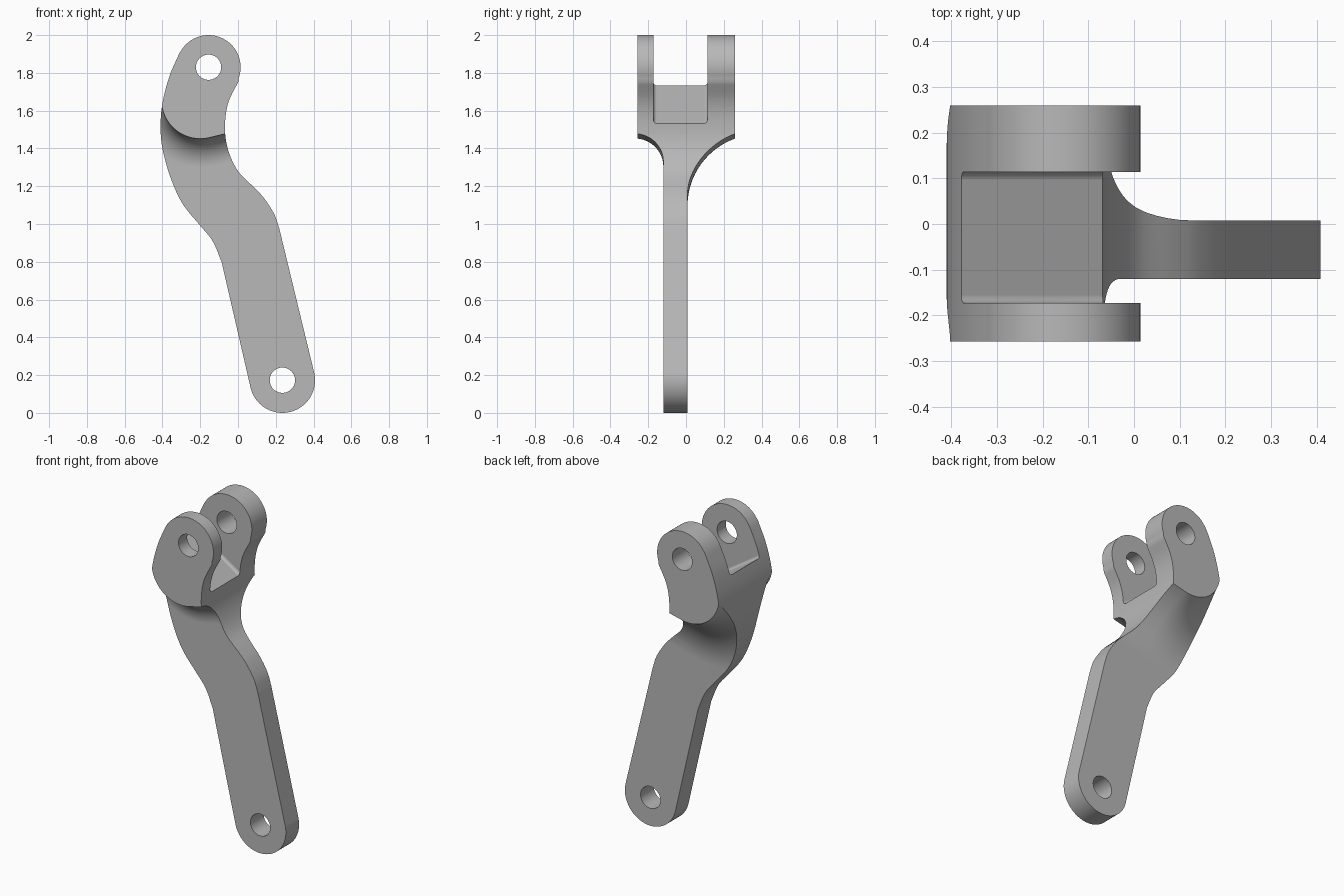
import bpy, bmesh, math
from mathutils import Vector

cube = bpy.data.objects.get("Cube")
if cube:
    bpy.data.objects.remove(cube, do_unlink=True)

FRONT, BACK = -0.257, 0.259          # outer faces of the fork
WEB_FRONT, WEB_BACK = -0.12, 0.008   # faces of the thin arm
TOP_EYE, LOW_EYE, EYE_R = (-0.156, 1.83), (0.235, 0.173), 0.173


def loft(name, rings):
    """Closed solid skinned through rings of equal length."""
    bm = bmesh.new()
    loops = [[bm.verts.new(p) for p in ring] for ring in rings]
    for a, b in zip(loops, loops[1:]):
        for i in range(len(a)):
            j = (i + 1) % len(a)
            bm.faces.new((a[i], a[j], b[j], b[i]))
    bm.faces.new(loops[0])
    bm.faces.new(loops[-1])
    bmesh.ops.recalc_face_normals(bm, faces=bm.faces)
    mesh = bpy.data.meshes.new(name)
    bm.to_mesh(mesh)
    bm.free()
    obj = bpy.data.objects.new(name, mesh)
    bpy.context.collection.objects.link(obj)
    return obj


def prism(name, outline, y0, y1):
    return loft(name, [[(x, y, z) for x, z in outline] for y in (y0, y1)])


def arc(center, r, start, end, n):
    angles = [math.radians(start + (end - start) * i / n) for i in range(n + 1)]
    return [(center[0] + r * math.cos(a), center[1] + r * math.sin(a)) for a in angles]


def spline(points, n=6):
    """Smooth curve through the points."""
    p = [Vector(q) for q in points]
    p = [2 * p[0] - p[1]] + p + [2 * p[-1] - p[-2]]
    out = []
    for a, b, c, d in zip(p, p[1:], p[2:], p[3:]):
        for i in range(n):
            t = i / n
            out.append(tuple(0.5 * (2 * b + (c - a) * t + (2 * a - 5 * b + 4 * c - d) * t * t
                                    + (3 * b - a - 3 * c + d) * t ** 3)))
    return out + [tuple(p[-2])]


# Side outline of the whole lever
left_edge = spline([(-0.31, 1.905), (-0.362, 1.785), (-0.398, 1.65), (-0.41, 1.526),
                    (-0.4, 1.4), (-0.357, 1.245), (-0.294, 1.108), (-0.204, 0.996),
                    (-0.135, 0.911), (-0.087, 0.8)])
right_edge = spline([(0.22, 0.97), (0.193, 1.05), (0.14, 1.134), (0.087, 1.192),
                     (0.008, 1.27), (-0.04, 1.357), (-0.066, 1.457), (-0.066, 1.568),
                     (-0.045, 1.66), (0.003, 1.754)])
outline = (left_edge + arc(LOW_EYE, EYE_R, 193, 373, 32) + right_edge
           + arc(TOP_EYE, 0.17, -20, 148, 32))
lever = prism("fork_lever", outline, FRONT, BACK)

# Path under the fork: straight across the arm, rounded corner, then straight up
corner, corner_r = (-0.2, 1.657), 0.205
path = []
for x, z in arc(corner, corner_r, -76.7, -180, 20):
    p = Vector((x, 0, z))
    path.append((p, (p - Vector((corner[0], 0, corner[1]))).normalized()))
across = Vector((0.973, 0, 0.23))
path.insert(0, (path[0][0] + across * 0.8, path[0][1]))
path.append((path[-1][0] + Vector((0, 0, 0.6)), path[-1][1]))


def flare_cutter(name, web, outer, radius):
    """Trims one side down to the thin arm, with a concave flare up to the fork."""
    side = math.copysign(1, outer - web)
    depth = abs(outer - web)
    reach = math.sqrt(radius ** 2 - (radius - depth) ** 2)
    last = math.acos(1 - (depth + 0.01) / radius)
    profile = [(2.5, 0.6), (2.5, 0)]
    for i in range(17):
        t = last * i / 16
        profile.append((reach - radius * math.sin(t), radius * (1 - math.cos(t))))
    profile.append((profile[-1][0], 0.6))
    return loft(name, [[p + n * d + Vector((0, web + side * h, 0)) for d, h in profile]
                       for p, n in path])


# Fork slot with a sloping floor and small rounded corners
high, low = Vector((-0.38, 0, 1.735)), Vector((-0.065, 0, 1.53))
along = (low - high).normalized()
up = Vector((-along.z, 0, along.x))
slot_front, slot_back, fillet = -0.173, 0.114, 0.018
section = ([(slot_front, 0.9)] + arc((slot_front + fillet, fillet), fillet, 180, 270, 6)
           + arc((slot_back - fillet, fillet), fillet, 270, 360, 6) + [(slot_back, 0.9)])
slot = loft("slot_cutter", [[end + Vector((0, y, 0)) + up * h for y, h in section]
                            for end in (high - along * 0.5, low + along * 0.4)])

cutters = [flare_cutter("front_flare_cutter", WEB_FRONT, FRONT, 0.15),
           flare_cutter("back_flare_cutter", WEB_BACK, BACK, 0.38),
           slot]
# Pin holes
for name, eye in (("top_hole_cutter", TOP_EYE), ("low_hole_cutter", LOW_EYE)):
    cutters.append(prism(name, arc(eye, 0.067, 0, 360, 40)[:-1], -0.5, 0.5))

for cutter in cutters:
    cutter.hide_render = True
    mod = lever.modifiers.new(cutter.name, 'BOOLEAN')
    mod.operation = 'DIFFERENCE'
    mod.solver = 'EXACT'
    mod.object = cutter

# Bake the cuts and remove the cutters
bpy.context.view_layer.update()
graph = bpy.context.evaluated_depsgraph_get()
solid = bpy.data.meshes.new_from_object(lever.evaluated_get(graph))
lever.modifiers.clear()
lever.data = solid
solid.name = "fork_lever"
for cutter in cutters:
    bpy.data.objects.remove(cutter, do_unlink=True)

# Plain grey metal
grey = bpy.data.materials.new("grey_metal")
grey.use_nodes = True
colour = (0.48, 0.48, 0.48, 1)
grey.diffuse_color = colour
grey.node_tree.nodes["Principled BSDF"].inputs["Base Color"].default_value = colour
solid.materials.clear()
solid.materials.append(grey)

# Smooth curved walls, crisp edges
bpy.ops.object.select_all(action='DESELECT')
lever.select_set(True)
bpy.context.view_layer.objects.active = lever
bpy.ops.object.shade_smooth_by_angle(angle=math.radians(30))
weighted = lever.modifiers.new("even_shading", 'WEIGHTED_NORMAL')
weighted.keep_sharp = True
